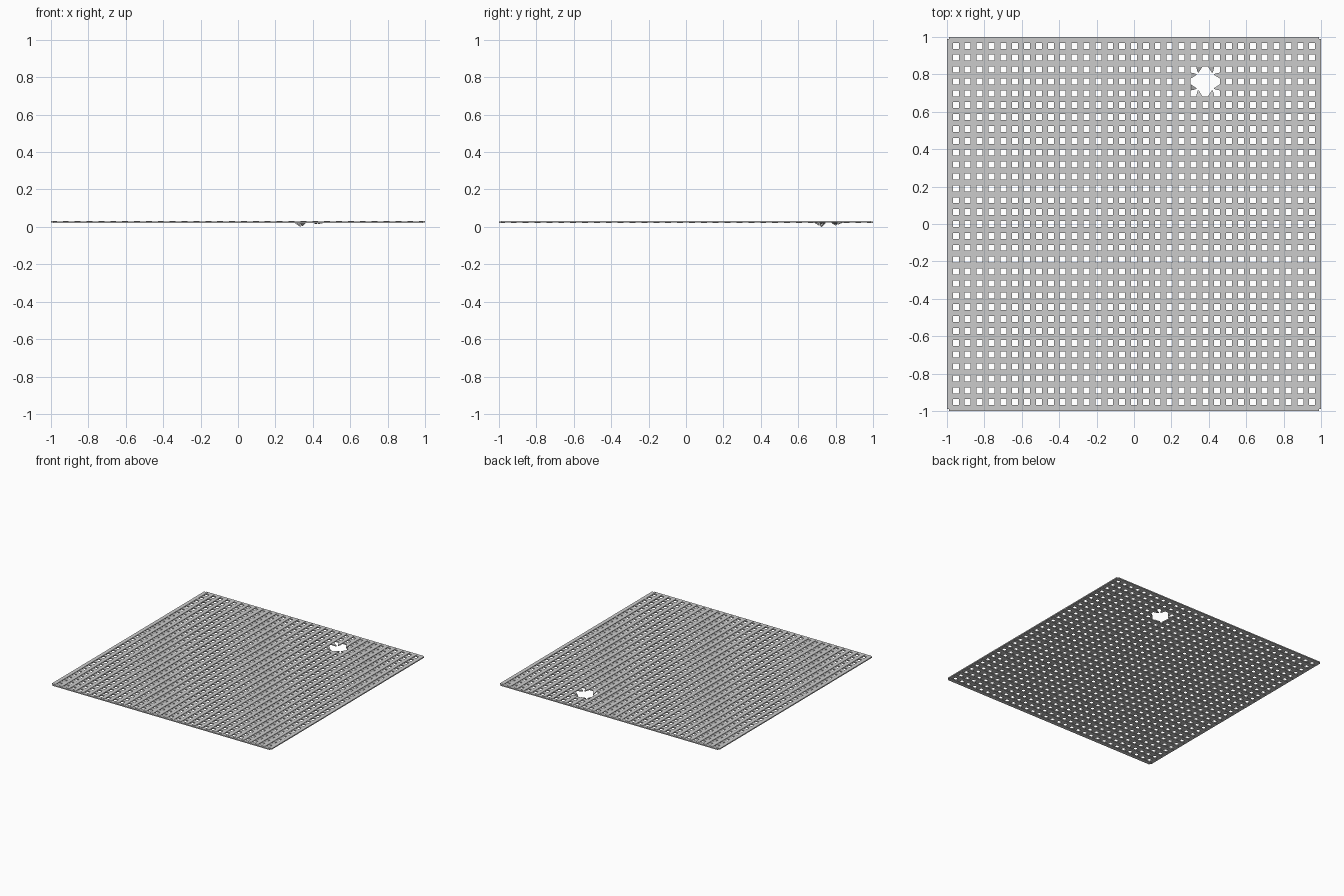
import bpy, bmesh

if "Cube" in bpy.data.objects:
    bpy.data.objects.remove(bpy.data.objects["Cube"])

N, PITCH, W, T = 32, 0.0635, 0.0315, 0.0088
Z_LOW, Z_HIGH = 0.0208, 0.0232         # undersides of the two interlocked bar layers
END = 0.988                            # bars stop just short of the outer edge
CX, CY = 0.381, 0.762                  # centre of the broken hole


def loft(bm, along_y, sections):
    """Bar along x or y through (position, side a, side b, bottom z) sections."""
    rings = []
    for p, a0, a1, z in sections:
        ring = []
        for a, dz in ((a0, 0), (a1, 0), (a1, T), (a0, T)):
            ring.append(bm.verts.new((a, p, z + dz) if along_y else (p, a, z + dz)))
        rings.append(ring)
    for r0, r1 in zip(rings, rings[1:]):
        for i in range(4):
            j = (i + 1) % 4
            bm.faces.new((r0[i], r0[j], r1[j], r1[i]))
    bm.faces.new(rings[0])
    bm.faces.new(rings[-1][::-1])


def layer(name, along_y, z, mid, cross, drops):
    """One layer of parallel bars; the two crossing the hole are snapped."""
    bm = bmesh.new()
    for k in range(N):
        c = (k - (N - 1) / 2) * PITCH
        if abs(c - cross) < PITCH * 0.6:
            i = 0 if c < cross else 1
            out = -1 if i == 0 else 1      # side facing away from the hole
            inner, outer = c - out * W / 2, c + out * W / 2
            for side, drop in zip((-1, 1), drops[i]):
                # torn stub, cut slantwise and bent downwards
                loft(bm, along_y, [
                    (side * END, inner, outer, z),
                    (mid + side * 0.077, inner, outer, z),
                    (mid + side * 0.060, c - out * W * 0.15, c + out * W * 0.4, z - drop * 0.6),
                    (mid + side * 0.048, c + out * W * 0.1, c + out * W * 0.25, z - drop)])
        else:
            loft(bm, along_y, [(-END, c - W / 2, c + W / 2, z),
                               (END, c - W / 2, c + W / 2, z)])
    bmesh.ops.recalc_face_normals(bm, faces=bm.faces)
    me = bpy.data.meshes.new(name)
    bm.to_mesh(me)
    bm.free()
    bpy.context.collection.objects.link(bpy.data.objects.new(name, me))


# lower bars run left to right, upper bars run front to back
layer("lower_bars", False, Z_LOW, CX, CY, ((0.0208, 0.004), (0.012, 0.006)))
layer("upper_bars", True, Z_HIGH, CY, CX, ((0.018, 0.012), (0.006, 0.008)))
